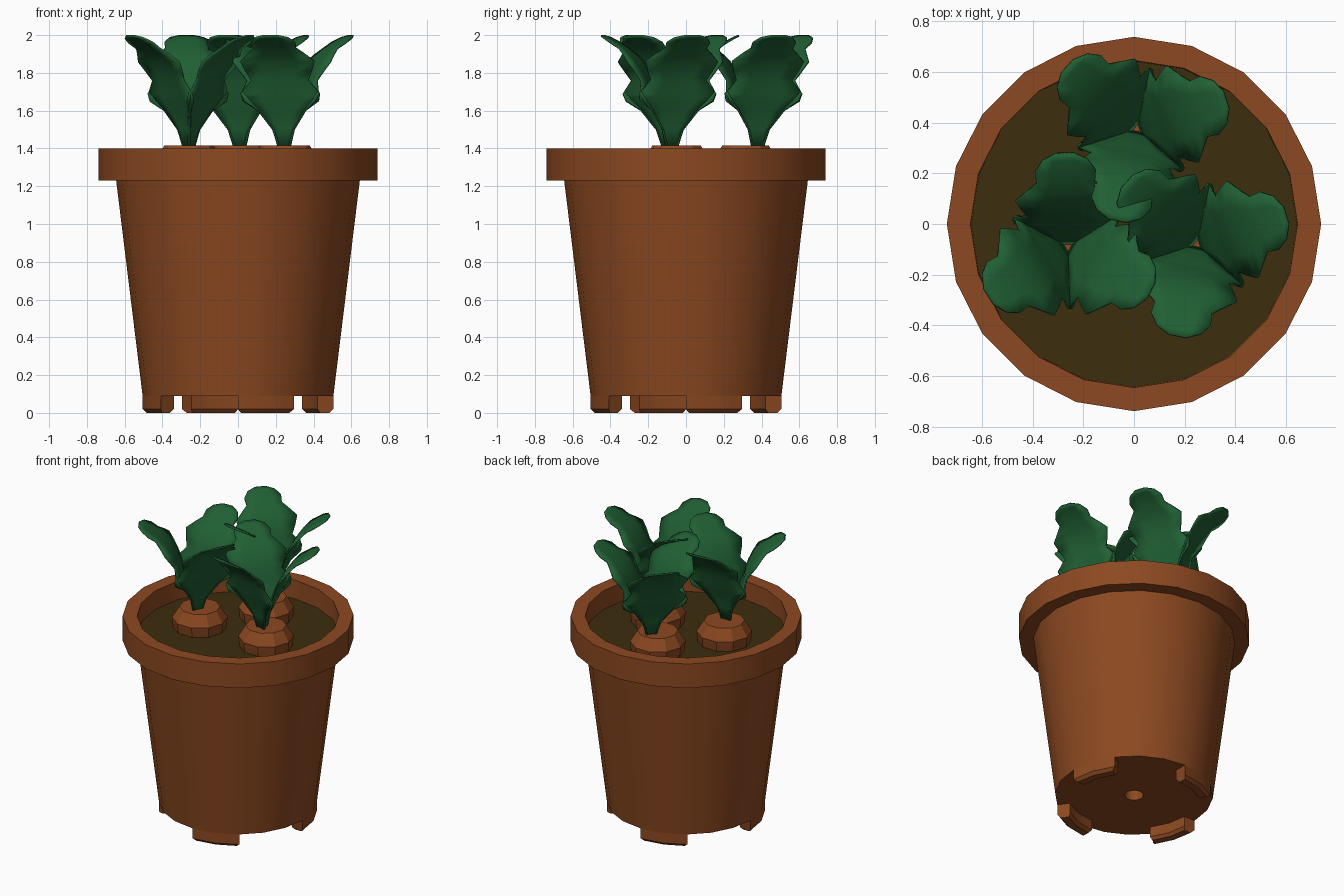
import bpy, bmesh, math
from math import sin, cos, radians, pi

if "Cube" in bpy.data.objects:
    bpy.data.objects.remove(bpy.data.objects["Cube"])


def material(name, rgb):
    m = bpy.data.materials.new(name)
    m.diffuse_color = (*rgb, 1)
    m.use_nodes = True
    m.node_tree.nodes["Principled BSDF"].inputs["Base Color"].default_value = m.diffuse_color
    return m


TERRACOTTA = material("terracotta", (0.262, 0.066, 0.015))
SOIL = material("soil", (0.046, 0.026, 0.0042))
GREEN = material("leaf green", (0.0145, 0.116, 0.034))


def finish(bm, name, mat, smooth=True):
    bmesh.ops.recalc_face_normals(bm, faces=bm.faces)
    me = bpy.data.meshes.new(name)
    bm.to_mesh(me)
    bm.free()
    me.materials.append(mat)
    ob = bpy.data.objects.new(name, me)
    bpy.context.collection.objects.link(ob)
    if smooth:
        bpy.ops.object.select_all(action='DESELECT')
        ob.select_set(True)
        bpy.context.view_layer.objects.active = ob
        bpy.ops.object.shade_smooth_by_angle(angle=radians(30))
    return ob


def lathe(name, profile, sides, mat, ring=False, centre=(0, 0), smooth=True):
    """Spin (radius, z) points; a ring joins last to first, otherwise ends are capped."""
    bm = bmesh.new()
    loops = [[bm.verts.new((centre[0] + r * cos(2 * pi * i / sides),
                            centre[1] + r * sin(2 * pi * i / sides), z))
              for i in range(sides)] for r, z in profile]
    pairs = list(zip(loops, loops[1:]))
    if ring:
        pairs.append((loops[-1], loops[0]))
    else:
        bm.faces.new(loops[0])
        if len(loops) > 1:
            bm.faces.new(loops[-1])
    for a, b in pairs:
        for i in range(sides):
            j = (i + 1) % sides
            bm.faces.new((a[i], a[j], b[j], b[i]))
    return finish(bm, name, mat, smooth)


# Pot: tapered wall, thick rim and drainage hole in one closed profile
lathe("pot", [(0.06, 0.09), (0.505, 0.09), (0.645, 1.23), (0.738, 1.23),
              (0.738, 1.40), (0.645, 1.40), (0.642, 1.25), (0.59, 1.20),
              (0.44, 0.17), (0.06, 0.17)], 20, TERRACOTTA, ring=True)

# Soil
lathe("soil", [(0.645, 1.27)], 20, SOIL, smooth=False)

# Four curved feet: cross-section (radius, z, end inset in degrees)
FOOT = [(0.42, 0.095, 0), (0.42, 0.02, 0), (0.435, 0, 2),
        (0.485, 0, 2), (0.505, 0.02, 0), (0.505, 0.095, 0)]
for k in range(4):
    bm = bmesh.new()
    sections = []
    for angle, side in ((0, 1), (18, 0), (36, -1)):
        sections.append([])
        for r, z, inset in FOOT:
            a = radians(90 * k + angle + side * inset)
            sections[-1].append(bm.verts.new((r * cos(a), r * sin(a), z)))
    for a, b in zip(sections, sections[1:]):
        for i in range(6):
            j = (i + 1) % 6
            bm.faces.new((a[i], a[j], b[j], b[i]))
    bm.faces.new(sections[0])
    bm.faces.new(sections[-1])
    finish(bm, f"pot_foot_{k + 1}", TERRACOTTA)

# Lobed leaf: rows of (distance outward, height, half width)
LEAF = [(0.01, 1.39, 0.03), (0.03, 1.50, 0.06), (0.065, 1.60, 0.13),
        (0.085, 1.65, 0.205), (0.10, 1.69, 0.215), (0.12, 1.76, 0.155),
        (0.145, 1.81, 0.18), (0.175, 1.86, 0.20), (0.21, 1.895, 0.16),
        (0.25, 1.93, 0.115), (0.295, 1.96, 0.12), (0.34, 1.985, 0.09),
        (0.37, 1.997, 0.035)]


def leaf(name, centre, heading):
    c, s = cos(radians(heading)), sin(radians(heading))
    bm = bmesh.new()
    rows = []
    for r, z, half in LEAF:
        row = []
        for t in (-1, -0.5, 0, 0.5, 1):
            u = t * half
            out = r + 0.35 * u * u       # edges curl outward
            row.append(bm.verts.new((centre[0] + out * c - u * s,
                                     centre[1] + out * s + u * c, z)))
        rows.append(row)
    for a, b in zip(rows, rows[1:]):
        for i in range(4):
            bm.faces.new((a[i], a[i + 1], b[i + 1], b[i]))
    ob = finish(bm, name, GREEN)
    mod = ob.modifiers.new("thickness", 'SOLIDIFY')
    mod.thickness = 0.01
    mod.offset = 0


# Three root vegetables, each with three leaves: root centre, leaf centre, turn
ROOTS = [("left", (-0.26, -0.055), (-0.26, -0.09), 212),
         ("right", (0.25, -0.045), (0.248, -0.08), 18),
         ("back", (0.0, 0.315), (0.012, 0.375), 18)]
for label, pos, top, turn in ROOTS:
    lathe(f"{label}_root", [(0.15, 1.20), (0.17, 1.27), (0.178, 1.34), (0.13, 1.415)],
          10, TERRACOTTA, centre=pos)
    for n in range(3):
        leaf(f"{label}_leaf_{n + 1}", top, turn + 120 * n)
